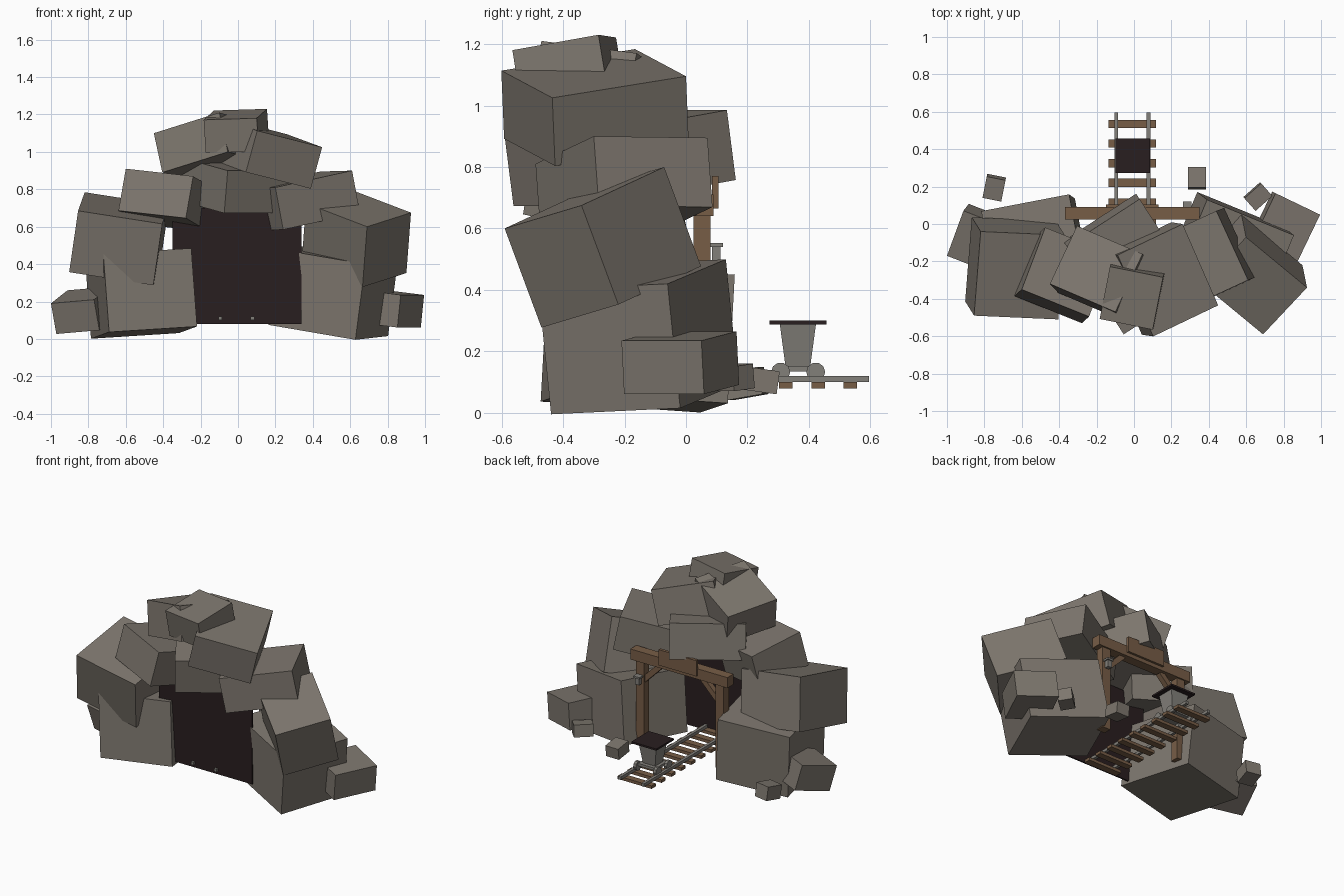
import bpy, bmesh, math
from mathutils import Vector, Matrix

if "Cube" in bpy.data.objects:
    bpy.data.objects.remove(bpy.data.objects["Cube"])


def material(name, rgb):
    m = bpy.data.materials.new(name)
    m.diffuse_color = (*rgb, 1)
    m.use_nodes = True
    m.node_tree.nodes["Principled BSDF"].inputs["Base Color"].default_value = m.diffuse_color
    return m


ROCK = material("warm grey rock", (0.205, 0.182, 0.155))
WOOD = material("brown timber", (0.185, 0.110, 0.062))
METAL = material("grey metal", (0.225, 0.215, 0.195))
DARK = material("dark shadow", (0.022, 0.013, 0.014))


def finish(name, bm, mat):
    bmesh.ops.recalc_face_normals(bm, faces=bm.faces[:])
    me = bpy.data.meshes.new(name)
    bm.to_mesh(me)
    bm.free()
    me.materials.append(mat)
    ob = bpy.data.objects.new(name, me)
    bpy.context.collection.objects.link(ob)
    return ob


def rock(name, corner, a, b, depth):
    """Tilted block: a top corner, two top edges, and a depth below them."""
    p, a, b = Vector(corner), Vector(a), Vector(b)
    b -= a * (a.dot(b) / a.dot(a))
    n = a.cross(b).normalized()
    if n.z > 0:
        n = -n
    c = n * depth
    bm = bmesh.new()
    bmesh.ops.create_cube(bm, size=1)
    axes = Matrix((a, b, c)).transposed().to_4x4()
    bm.transform(Matrix.Translation(p + (a + b + c) / 2) @ axes)
    return finish(name, bm, ROCK)


def box(name, x, y, z, mat, taper=None):
    """Upright box from ranges; taper scales the bottom face."""
    bm = bmesh.new()
    bmesh.ops.create_cube(bm, size=1)
    for v in bm.verts:
        k = taper if taper and v.co.z < 0 else 1
        v.co = ((x[0] + x[1]) / 2 + v.co.x * k * (x[1] - x[0]),
                (y[0] + y[1]) / 2 + v.co.y * k * (y[1] - y[0]),
                (z[0] + z[1]) / 2 + v.co.z * (z[1] - z[0]))
    return finish(name, bm, mat)


# Large boulders on both sides of the tunnel
rock("left_base_rock", (-.72, -.45, .455), (.47, .09, .03), (-.09, .52, -.035), .42)
rock("left_middle_rock", (-.855, -.49, .685), (.45, -.02, -.07), (.03, .45, .10), .34)
rock("left_outer_rock", (-1.0, -.17, .19), (.23, -.09, .02), (.09, .24, .07), .17)
rock("right_base_rock", (.68, -.48, .40), (.175, .42, .02), (-.46, .20, .08), .41)
rock("right_middle_rock", (.69, -.59, .60), (.235, .25, .075), (-.325, .27, .125), .345)
rock("right_outer_rock", (.87, -.21, .235), (.125, .26, 0), (-.24, .11, .03), .175)

# Boulders forming the roof
rock("roof_centre_rock", (-.055, -.59, .90), (.39, .253, 0), (-.305, .47, .085), .23)
rock("roof_left_rock", (-.60, -.35, .91), (.36, -.145, -.04), (.18, .31, -.08), .23)
rock("roof_right_rock", (.61, -.30, .90), (-.17, .37, -.005), (-.41, -.19, -.09), .23)
rock("upper_left_rock", (-.45, -.32, 1.10), (.35, -.15, .11), (.145, .31, -.04), .22)
rock("upper_right_rock", (.45, -.435, 1.025), (-.19, .435, .07), (-.365, -.125, .095), .23)
rock("cap_rock", (.10, -.565, 1.18), (.055, .28, .05), (-.285, .05, -.01), .18)

# Loose stones by the entrance
rock("loose_stone_left", (-.81, .14, .13), (.10, -.02, 0), (.015, .115, .02), .09)
rock("loose_stone_middle", (.29, .195, .15), (.095, 0, 0), (0, .11, -.015), .075)
rock("loose_stone_right", (.65, .07, .15), (.09, .08, 0), (-.04, .085, .01), .08)

# Dark tunnel end
box("tunnel_back", (-.35, .34), (-.335, -.325), (.08, .70), DARK)

# Timber portal: beam, board, posts and diagonal braces
box("portal_beam", (-.37, .35), (.025, .09), (.64, .71), WOOD)
box("portal_board", (-.15, .13), (.085, .105), (.665, .77), WOOD)
for side, label in ((-1, "left"), (1, "right")):
    px = -.01 + side * .295
    box(label + "_post", (px - .03, px + .03), (.025, .08), (.08, .645), WOOD)
    brace = box(label + "_brace", (-.018, .018), (-.018, .018), (-.10, .10), WOOD)
    brace.location = (px - side * .075, .05, .575)
    brace.rotation_euler = (0, -side * math.radians(45), 0)

# Lantern on the right post
box("lantern_body", (.27, .30), (.085, .112), (.495, .54), METAL)
box("lantern_cap", (.262, .308), (.078, .12), (.54, .552), METAL)

# Track: sleepers and two rails
for i in range(9):
    y = .535 - i * .105
    box("sleeper_%d" % (i + 1), (-.135, .117), (y - .022, y + .022), (.08, .10), WOOD)
for x in (-.095, .077):
    box("rail", (x - .01, x + .01), (-.35, .595), (.10, .12), METAL)

# Mine cart: tapered tub, dark load plate, chassis and wheels
box("cart_tub", (-.075, .057), (.305, .423), (.15, .29), METAL, taper=.68)
box("cart_load", (-.10, .085), (.272, .457), (.288, .30), DARK)
box("cart_chassis", (-.075, .057), (.30, .43), (.135, .152), METAL)
for y in (.308, .422):
    for x in (-.083, .065):
        bm = bmesh.new()
        bmesh.ops.create_cone(bm, cap_ends=True, segments=10, radius1=.031,
                              radius2=.031, depth=.02)
        bm.transform(Matrix.Translation((x, y, .133)) @ Matrix.Rotation(math.pi / 2, 4, 'Y'))
        finish("cart_wheel", bm, METAL)
